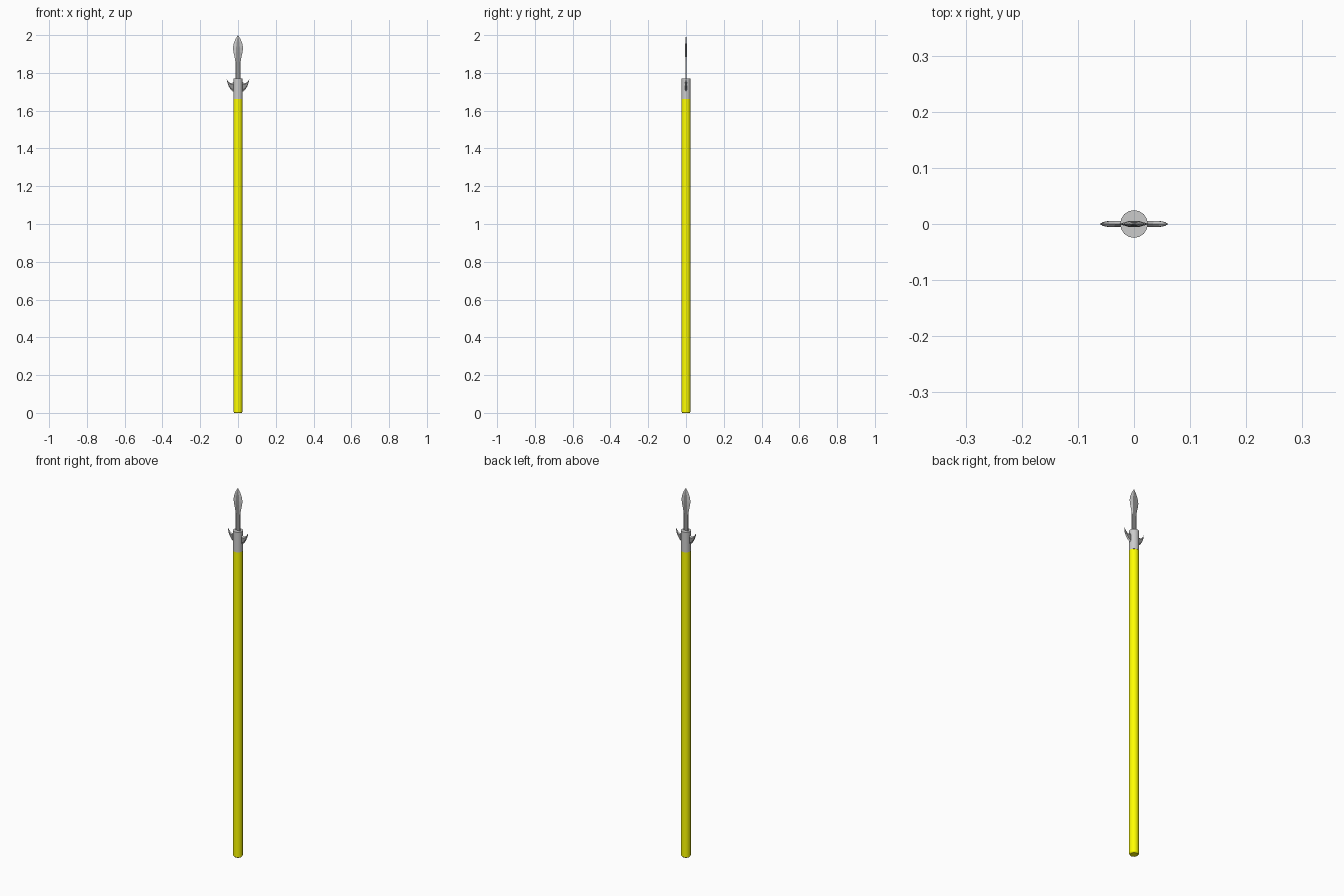
import bpy, bmesh
from math import cos, sin, pi
from mathutils import Vector

if "Cube" in bpy.data.objects:
    bpy.data.objects.remove(bpy.data.objects["Cube"])

SIDES = 16


def material(name, *rgb):
    m = bpy.data.materials.new(name)
    m.diffuse_color = (*rgb, 1)
    m.use_nodes = True
    m.node_tree.nodes["Principled BSDF"].inputs["Base Color"].default_value = m.diffuse_color
    return m


yellow = material("yellow", 1.0, 1.0, 0.0)
steel = material("steel", 0.58, 0.58, 0.58)
dark = material("dark_steel", 0.3, 0.3, 0.3)


def loft(name, rings, mats, dark_sides=()):
    """Skin closed rings of points, cap both ends; dark_sides use mats[1]."""
    bm = bmesh.new()
    loops = [[bm.verts.new(p) for p in r] for r in rings]
    n = len(loops[0])
    for a, b in zip(loops, loops[1:]):
        for i in range(n):
            j = (i + 1) % n
            f = bm.faces.new((a[i], a[j], b[j], b[i]))
            f.material_index = int(i in dark_sides)
    bm.faces.new(loops[0])
    bm.faces.new(loops[-1])
    bmesh.ops.recalc_face_normals(bm, faces=bm.faces)
    me = bpy.data.meshes.new(name)
    bm.to_mesh(me)
    bm.free()
    for m in mats:
        me.materials.append(m)
    ob = bpy.data.objects.new(name, me)
    bpy.context.collection.objects.link(ob)
    return ob


def lathe(name, profile, mat):
    ob = loft(name, [[(r * cos(2 * pi * i / SIDES), r * sin(2 * pi * i / SIDES), z)
                      for i in range(SIDES)] for r, z in profile], [mat])
    bpy.ops.object.select_all(action='DESELECT')
    ob.select_set(True)
    bpy.context.view_layer.objects.active = ob
    bpy.ops.object.shade_smooth_by_angle(angle=pi / 6)


def edge_ring(a, b, t, inset):
    """Flat hexagonal section with sharp edges at a and b (x, z)."""
    a, b = Vector((a[0], 0, a[1])), Vector((b[0], 0, b[1]))
    p, q, y = a.lerp(b, inset), b.lerp(a, inset), Vector((0, t, 0))
    return [a, p - y, q - y, b, q + y, p + y]


# Yellow shaft with a chamfered butt, metal socket on top
lathe("shaft", [(0.020, 0), (0.0238, 0.006), (0.0238, 1.67)], yellow)
lathe("socket", [(0.0247, 1.661), (0.0247, 1.77)], steel)

# Blade: half width, height, half thickness, bevel inset
blade = [(0.014, 1.75, 0.003, 0.10), (0.014, 1.80, 0.003, 0.10),
         (0.014, 1.86, 0.003, 0.12), (0.018, 1.885, 0.004, 0.22),
         (0.024, 1.91, 0.005, 0.29), (0.027, 1.932, 0.005, 0.32),
         (0.023, 1.955, 0.004, 0.32), (0.013, 1.98, 0.0025, 0.32),
         (0.0005, 2.0, 0.0004, 0.32)]
loft("blade", [edge_ring((-w, z), (w, z), t, i) for w, z, t, i in blade],
     [steel, dark], (1, 4))

# Curved side barbs: outer edge, inner edge, half thickness
barb = [((0.015, 1.698), (0.015, 1.757), 0.005),
        ((0.027, 1.702), (0.025, 1.751), 0.005),
        ((0.039, 1.712), (0.034, 1.745), 0.005),
        ((0.049, 1.729), (0.044, 1.748), 0.005),
        ((0.056, 1.747), (0.053, 1.756), 0.0035),
        ((0.0605, 1.769), (0.060, 1.769), 0.0004)]
for side, s in (("left", -1), ("right", 1)):
    loft(side + "_barb", [edge_ring((s * a[0], a[1]), (s * b[0], b[1]), t, 0.2)
                          for a, b, t in barb], [steel, dark], (1, 4))
